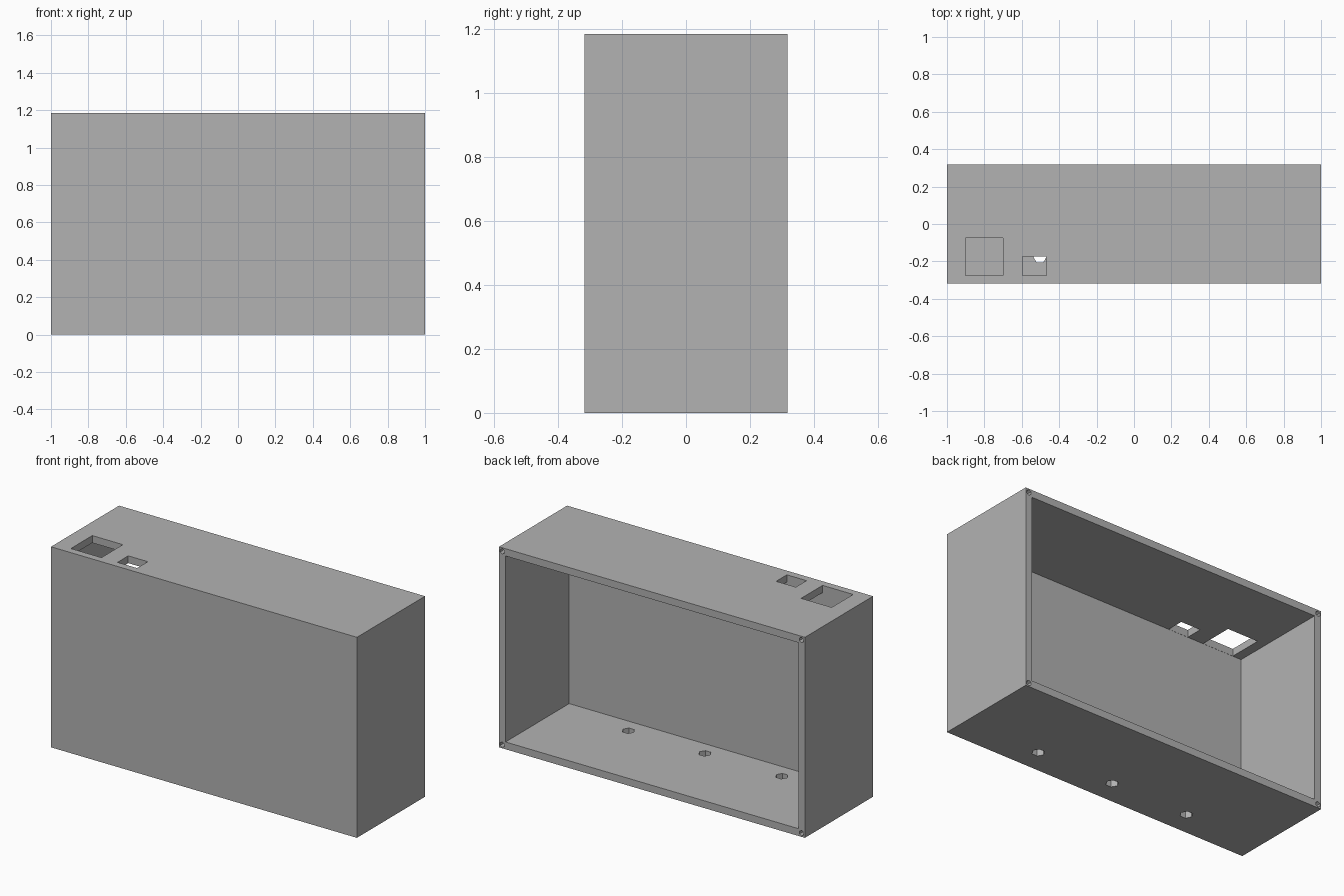
import bpy
import bmesh
from math import pi
from mathutils import Matrix, Vector

if "Cube" in bpy.data.objects:
    bpy.data.objects.remove(bpy.data.objects["Cube"], do_unlink=True)

W, D, H = 2.0, 0.636, 1.185    # outer size
T = 0.043                      # wall thickness
X, Y = W / 2, D / 2

grey = bpy.data.materials.new("plain_grey")
grey.use_nodes = True
grey.diffuse_color = (0.448, 0.448, 0.448, 1)
grey.node_tree.nodes["Principled BSDF"].inputs["Base Color"].default_value = grey.diffuse_color


def add_object(name, bm):
    mesh = bpy.data.meshes.new(name)
    bm.to_mesh(mesh)
    bm.free()
    mesh.materials.append(grey)
    obj = bpy.data.objects.new(name, mesh)
    bpy.context.collection.objects.link(obj)
    return obj


def box(name, low, high):
    low, high = Vector(low), Vector(high)
    bm = bmesh.new()
    bmesh.ops.create_cube(bm, size=1)
    bmesh.ops.scale(bm, vec=high - low, verts=bm.verts)
    bmesh.ops.translate(bm, vec=(low + high) / 2, verts=bm.verts)
    return add_object(name, bm)


def prism(name, sides, radius, length, centre, turn=Matrix()):
    bm = bmesh.new()
    bmesh.ops.create_cone(bm, cap_ends=True, segments=sides, radius1=radius,
                          radius2=radius, depth=length,
                          matrix=Matrix.Translation(centre) @ turn)
    return add_object(name, bm)


# Solid block, to be hollowed into an open-backed case
case = box("case", (-X, -Y, 0), (X, Y, H))
cutters = [box("cavity", (-X + T, -Y + T - 0.001, T), (X - T, Y + 0.1, H - T))]

# Two rectangular openings in the top, against the front wall
for left, right, back in ((-0.9, -0.7, -0.075), (-0.595, -0.467, -0.175)):
    cutters.append(box("top_opening", (left, -Y + T, H - 2 * T), (right, back, H + 0.1)))

# Row of three hexagonal holes through the floor
to_corner = Matrix.Rotation(pi / 2, 4, "Z")
for x in (-0.503, 0, 0.5):
    cutters.append(prism("floor_hole", 6, 0.035, 4 * T, (x, -0.176, 0), to_corner))

# Blind screw holes in the four corners of the back rim
lie_back = Matrix.Rotation(pi / 2, 4, "X")
for x in (-X + T / 2, X - T / 2):
    for z in (T / 2, H - T / 2):
        cutters.append(prism("screw_hole", 6, 0.016, 0.4, (x, Y, z), lie_back))

# Cut everything out and keep only the finished case
for cutter in cutters:
    cutter.hide_render = True
    cut = case.modifiers.new(cutter.name, "BOOLEAN")
    cut.operation = "DIFFERENCE"
    cut.solver = "EXACT"
    cut.object = cutter
bpy.context.view_layer.update()
graph = bpy.context.evaluated_depsgraph_get()
finished = bpy.data.meshes.new_from_object(case.evaluated_get(graph))
case.modifiers.clear()
case.data = finished
case.data.materials.clear()
case.data.materials.append(grey)
for face in case.data.polygons:
    face.material_index = 0
for cutter in cutters:
    bpy.data.objects.remove(cutter, do_unlink=True)
